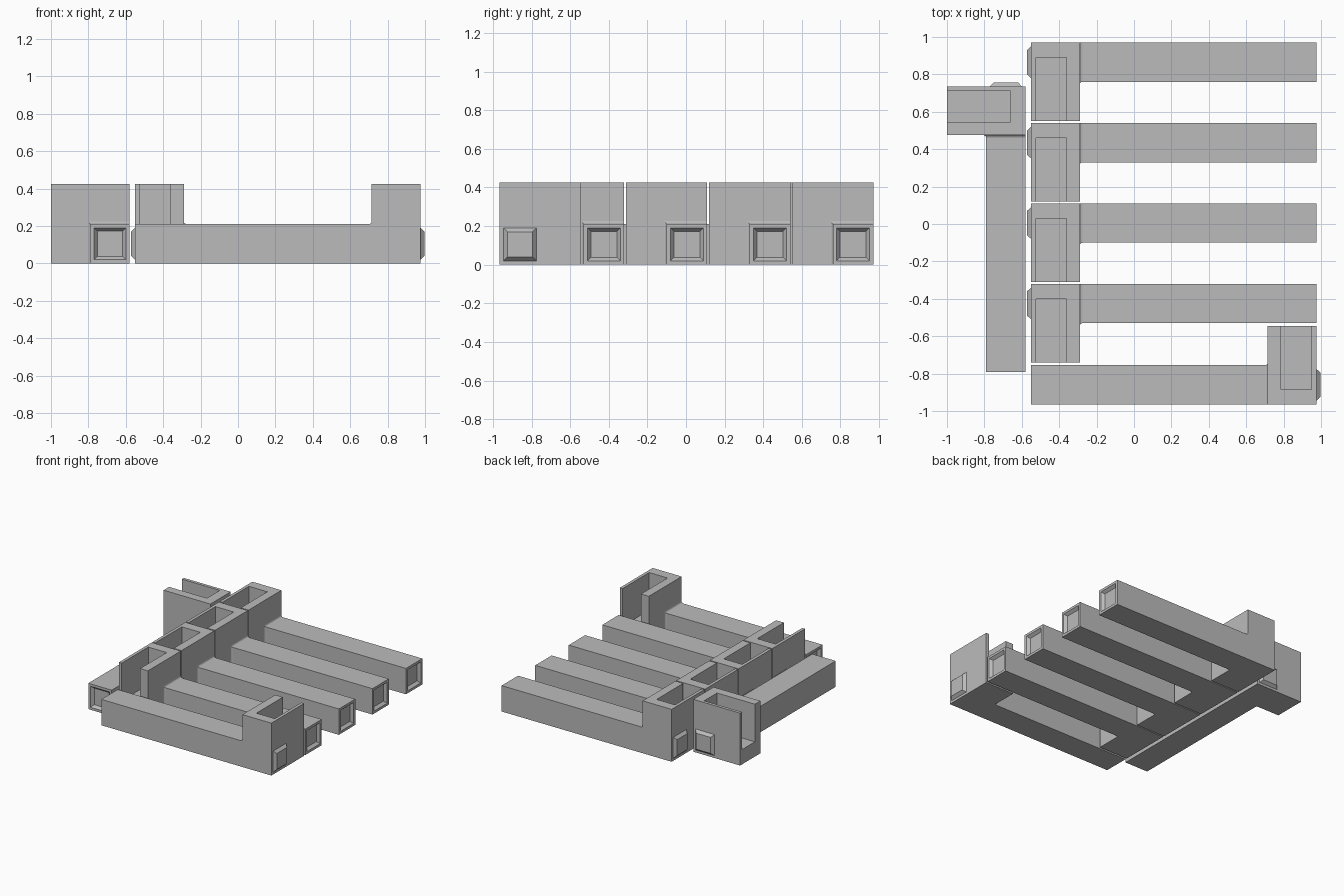
import bpy, bmesh, math

if "Cube" in bpy.data.objects:
    bpy.data.objects.remove(bpy.data.objects["Cube"])

grey = bpy.data.materials.new("plain grey")
grey.diffuse_color = (0.5, 0.5, 0.5, 1)
grey.use_nodes = True
grey.node_tree.nodes["Principled BSDF"].inputs["Base Color"].default_value = grey.diffuse_color

W, BEAM, LEN = 0.26, 0.21, 1.525      # head width, beam thickness, overall length
DEPTH, HEIGHT, FLOOR = 0.42, 0.425, 0.12


def square_ring(bm, x, y0, y1, z0, z1):
    return [bm.verts.new((x, y, z)) for y, z in ((y0, z0), (y1, z0), (y1, z1), (y0, z1))]


def loft(bm, sections):
    """Skin a run of rectangular sections (x, y0, y1, z0, z1) and cap both ends."""
    rings = [square_ring(bm, *s) for s in sections]
    for a, b in zip(rings, rings[1:]):
        for i in range(4):
            j = (i + 1) % 4
            bm.faces.new((a[i], a[j], b[j], b[i]))
    bm.faces.new(rings[0][::-1])
    bm.faces.new(rings[-1])


def make_object(name, sections):
    bm = bmesh.new()
    for run in sections:
        loft(bm, run)
    bmesh.ops.recalc_face_normals(bm, faces=bm.faces)
    mesh = bpy.data.meshes.new(name)
    bm.to_mesh(mesh)
    bm.free()
    mesh.materials.append(grey)
    obj = bpy.data.objects.new(name, mesh)
    bpy.context.collection.objects.link(obj)
    return obj


# Head block with an open-ended pocket cut from the top
head = make_object("head", [[(0, -DEPTH, 0, 0, HEIGHT), (W, -DEPTH, 0, 0, HEIGHT)]])
cutter = make_object("pocket_cutter", [[(0.025, -DEPTH - 0.1, -0.08, FLOOR, HEIGHT + 0.1),
                                        (0.19, -DEPTH - 0.1, -0.08, FLOOR, HEIGHT + 0.1)]])
cut = head.modifiers.new("pocket", 'BOOLEAN')
cut.operation, cut.solver, cut.object = 'DIFFERENCE', 'EXACT', cutter
bpy.context.view_layer.update()
head_mesh = bpy.data.meshes.new_from_object(head.evaluated_get(bpy.context.evaluated_depsgraph_get()))
bpy.data.objects.remove(head)
bpy.data.objects.remove(cutter)

# Beam: small fillet at the head, square socket in the far end
R = 0.015
fillet = []
for k in range(4):
    a = math.radians(30 * k)
    s = BEAM + R * (1 - math.sin(a))
    fillet.append((W + R * (1 - math.cos(a)), -s, 0, 0, s))
socket = [(LEN, -BEAM, 0, 0, BEAM), (LEN, -0.19, -0.02, 0.02, 0.19),
          (LEN - 0.022, -0.172, -0.038, 0.038, 0.172)]
beam = make_object("beam", [fillet + socket])
beam_mesh = beam.data
bpy.data.objects.remove(beam)

# Tapered peg on the outside of the head
peg = make_object("peg", [[(0, -0.19, -0.02, 0.02, 0.19), (-0.022, -0.17, -0.04, 0.04, 0.17)]])
peg_mesh = peg.data
bpy.data.objects.remove(peg)

# Place the repeated bracket: x, y, turn in degrees
places = [(-0.55, 0.97 - 0.43 * i, 0) for i in range(4)]
places += [(0.975, -0.965, 180), (-0.58, 0.735, -90)]
for n, (x, y, turn) in enumerate(places, 1):
    for part, mesh in (("head", head_mesh), ("beam", beam_mesh), ("peg", peg_mesh)):
        obj = bpy.data.objects.new(f"{part}_{n}", mesh)
        obj.location = (x, y, 0)
        obj.rotation_euler.z = math.radians(turn)
        bpy.context.collection.objects.link(obj)
